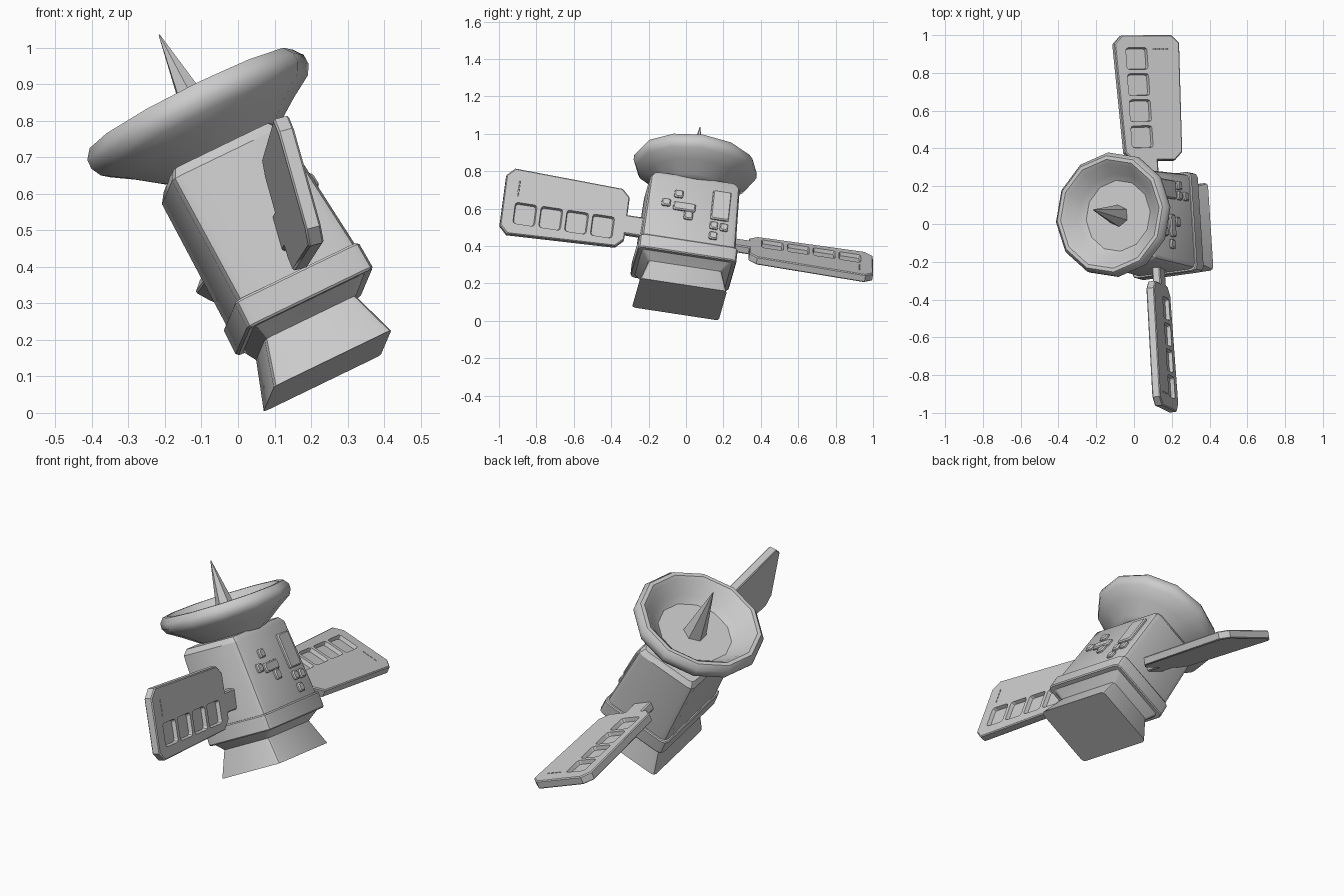
import bpy, bmesh, math
from mathutils import Matrix, Vector

if "Cube" in bpy.data.objects:
    bpy.data.objects.remove(bpy.data.objects["Cube"])

# Tilted frame of the satellite: columns are side, wing axis and up
V = Vector((-0.064, 0.987, -0.15)).normalized()
U = Vector((-0.445, 0.106, 0.889)).normalized()
X = V.cross(U).normalized()


def frame(x, y, z, o):
    return Matrix((x, y, z)).transposed().to_4x4().copy() if o is None else \
        Matrix.Translation(o) @ Matrix((x, y, z)).transposed().to_4x4()


M = frame(X, V, U, Vector((0.245, -0.035, 0.115)))


def finish(name, bm, mat, smooth=30):
    """Bake the frame into the mesh and make an object."""
    bm.transform(mat)
    bmesh.ops.recalc_face_normals(bm, faces=bm.faces)
    me = bpy.data.meshes.new(name)
    bm.to_mesh(me)
    bm.free()
    ob = bpy.data.objects.new(name, me)
    bpy.context.collection.objects.link(ob)
    bpy.ops.object.select_all(action='DESELECT')
    ob.select_set(True)
    bpy.context.view_layer.objects.active = ob
    if smooth:
        bpy.ops.object.shade_smooth_by_angle(angle=math.radians(smooth))
    return ob


def rounded_rect(x0, x1, y0, y1, r, seg=2):
    pts = []
    for cx, cy, start in ((x1 - r, y1 - r, 0), (x0 + r, y1 - r, 90),
                          (x0 + r, y0 + r, 180), (x1 - r, y0 + r, 270)):
        for i in range(seg + 1):
            t = math.radians(start + 90 * i / seg)
            pts.append((cx + r * math.cos(t), cy + r * math.sin(t)))
    return pts


def loft(bm, rings):
    """Skin a closed stack of equal-length rings and cap both ends."""
    rows = [[bm.verts.new(p) for p in ring] for ring in rings]
    n = len(rows[0])
    for lo, hi in zip(rows, rows[1:]):
        for i in range(n):
            bm.faces.new((lo[i], lo[(i + 1) % n], hi[(i + 1) % n], hi[i]))
    bm.faces.new(rows[0][::-1])
    bm.faces.new(rows[-1])


def block(name, rows):
    """rows: (height, x0, x1, half depth, corner radius)."""
    bm = bmesh.new()
    loft(bm, [[(x, y, h) for x, y in rounded_rect(x0, x1, -d, d, r)]
              for h, x0, x1, d, r in rows])
    return finish(name, bm, M)


# Flared base with its neck, collar and main body
block("base", [(0, -.18, .18, .235, .02), (.132, -.14, .14, .2, .02),
               (.178, -.16, .19, .25, .025)])
block("collar", [(.172, -.17, .205, .262, .025), (.178, -.176, .21, .266, .028),
                 (.25, -.176, .206, .266, .028), (.256, -.17, .2, .262, .025)])
block("body", [(.25, -.165, .197, .255, .03), (.635, -.176, .158, .242, .03),
               (.662, -.158, .14, .224, .025)])

# Dish: revolved 12-sided profile (radius, height)
profile = [(.15, .65), (.18, .665), (.255, .718), (.318, .757), (.333, .785),
           (.332, .812), (.312, .838), (.292, .838), (.272, .822), (.225, .765), (.19, .738)]
bm = bmesh.new()
loft(bm, [[(r * math.cos(math.tau * i / 12), r * math.sin(math.tau * i / 12), h)
           for i in range(12)] for r, h in profile])
finish("dish", bm, M, 35)

# Antenna spike
bm = bmesh.new()
bmesh.ops.create_cone(bm, cap_ends=True, segments=6, radius1=.06, radius2=.002, depth=.305)
bmesh.ops.translate(bm, verts=bm.verts, vec=(0, 0, .883))
finish("antenna_spike", bm, M, 0)

# Raised plates on the side of the body: (across, height, width, tall)
plates = [(.15, .50, .10, .18), (.123, .372, .045, .045), (.178, .369, .045, .045),
          (.125, .308, .045, .045), (-.082, .535, .048, .045), (-.145, .472, .048, .045),
          (-.045, .46, .12, .05), (-.019, .41, .048, .05)]
slope = Matrix.Rotation(math.atan(-.101), 4, 'Y')
bm = bmesh.new()
for b, c, w, h in plates:
    a = .197 - .101 * (c - .25)
    local = Matrix.Translation((a, b, c)) @ slope
    rings = []
    for n, inset in ((-.02, 0), (.008, 0), (.014, .006)):
        rings.append([local @ Vector((n, p, q)) for p, q in
                      rounded_rect(-w / 2 + inset, w / 2 - inset,
                                   -h / 2 + inset, h / 2 - inset, .009)])
    loft(bm, rings)
finish("side_plates", bm, M)


def wing(name, side, width_dir, normal, centre):
    """Chamfered, slightly tapered panel with four recessed cells on one face."""
    mat = M @ frame(Vector((0, side, 0)), Vector((width_dir[0], 0, width_dir[1])),
                    Vector((normal[0], 0, normal[1])), Vector((centre[0], 0, centre[1])))
    k, t = .042, .022
    outline = [(.335 + k, -.16), (1.005 - k, -.182), (1.005, -.182 + k), (1.005, .182 - k),
               (1.005 - k, .182), (.335 + k, .16), (.335, .16 - k), (.335, -.16 + k)]
    cx = .67

    def ring(inset, n):
        return [(cx + (u - cx) * (1 - inset / .33), v * (1 - inset / .18), n)
                for u, v in outline]
    bm = bmesh.new()
    loft(bm, [ring(.005, -t), ring(0, -t + .005), ring(0, t - .005), ring(.005, t)])
    panel = finish(name, bm, mat)

    bm = bmesh.new()
    for u in (.88, .74, .60, .46):          # square cells
        loft(bm, [[(p, q, n) for p, q in rounded_rect(u - s, u + s, -.062 - s, -.062 + s, .014)]
                  for n, s in ((.002, .054), (t + .02, .064))])
    for i in range(4):                      # row of small slots
        v = .04 + .023 * i
        loft(bm, [[(p, q, n) for p, q in rounded_rect(.927, .933, v - .008, v + .008, .002)]
                  for n in (t - .008, t + .02)])
    cutter = finish(name + "_cutter", bm, mat, 0)
    cutter.hide_render = True
    mod = panel.modifiers.new("cells", 'BOOLEAN')
    mod.object = cutter
    mod.solver = 'EXACT'
    bpy.ops.object.select_all(action='DESELECT')
    panel.select_set(True)
    bpy.context.view_layer.objects.active = panel
    bpy.ops.object.modifier_apply(modifier=mod.name)
    bpy.data.objects.remove(cutter)
    bpy.ops.object.shade_smooth_by_angle(angle=math.radians(30))

    # Arm joining the panel to the body
    bm = bmesh.new()
    loft(bm, [[(u, v, n) for v, n in rounded_rect(-.085, .02, -.022, .022, .006, 1)]
              for u in (.2, .36)])
    finish(name + "_arm", bm, mat)


wing("front_wing", -1, (.19, .982), (.982, -.19), (.043, .402))
wing("back_wing", 1, (.694, -.719), (.719, .694), (.033, .34))
